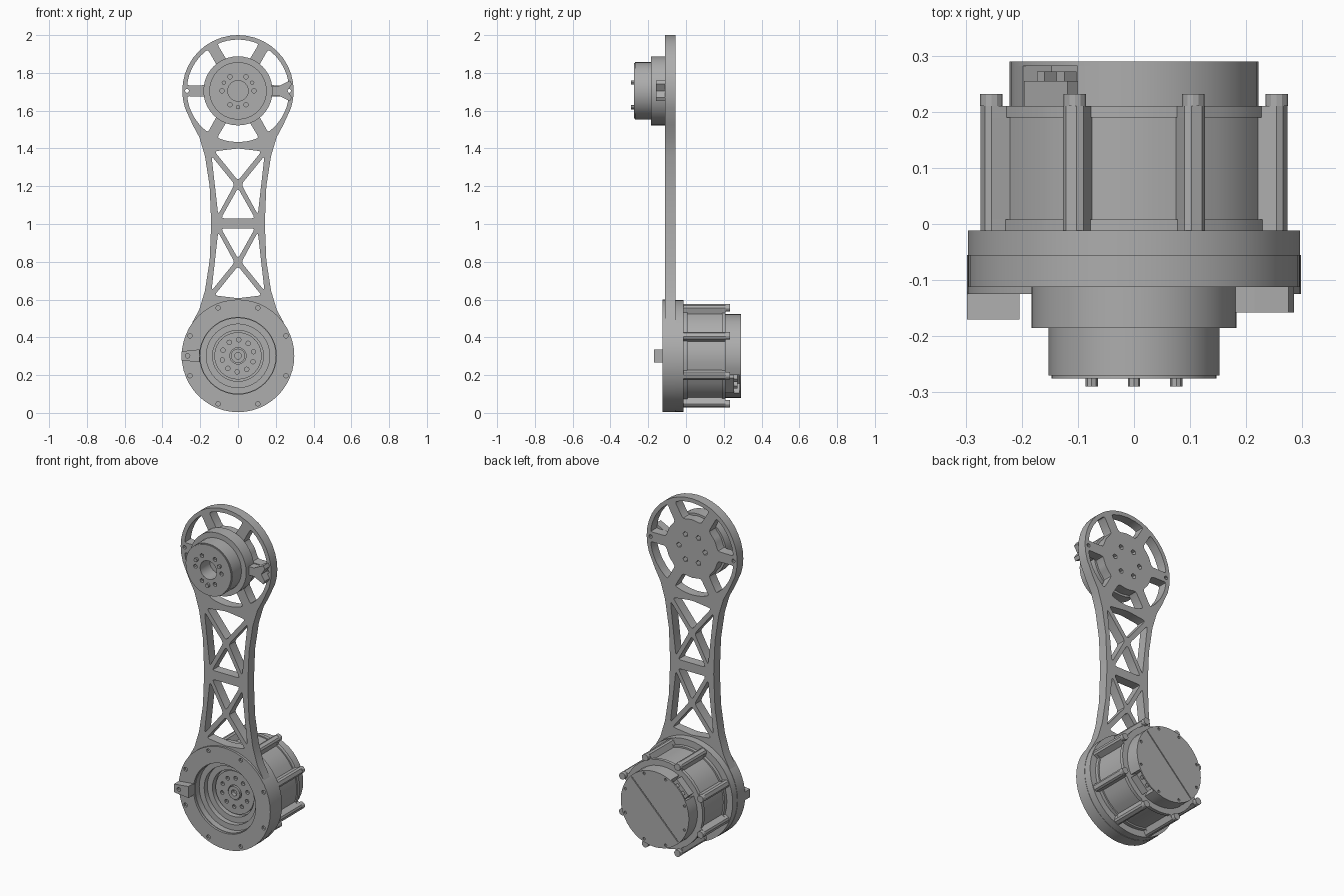
import bpy, bmesh
from math import sin, cos, pi, radians, hypot

cube = bpy.data.objects.get("Cube")
if cube:
    bpy.data.objects.remove(cube)

# One flat metal grey
grey = bpy.data.materials.new("machined grey")
grey.use_nodes = True
grey.diffuse_color = (0.42, 0.42, 0.42, 1)
grey.node_tree.nodes["Principled BSDF"].inputs["Base Color"].default_value = (0.42, 0.42, 0.42, 1)

UP, LOW, MID = 1.705, 0.302, 1.0035    # upper joint, lower joint, mirror height
parts = []


def polar(r, deg, cz=0.0, cx=0.0):
    return (cx + r * cos(radians(deg)), cz + r * sin(radians(deg)))


def circle(r, cz, cx=0.0, n=40):
    return [polar(r, 360 * i / n, cz, cx) for i in range(n)]


def holes(r, ring, cz, angles, n=8):
    """Small circles spaced on a ring."""
    return [circle(r, polar(ring, a, cz)[1], polar(ring, a)[0], n) for a in angles]


def turned(pts, deg, cz):
    c, s = cos(radians(deg)), sin(radians(deg))
    return [(x * c - z * s, cz + x * s + z * c) for x, z in pts]


def rounded(pts, d=0.016):
    """Soften every corner of a polygon."""
    out = []
    for i, (x, z) in enumerate(pts):
        ends = []
        for px, pz in (pts[i - 1], pts[(i + 1) % len(pts)]):
            f = min(0.4, d / hypot(px - x, pz - z))
            ends.append((x + (px - x) * f, z + (pz - z) * f))
        (ax, az), (bx, bz) = ends
        out += [ends[0], ((ax + bx + 2 * x) / 4, (az + bz + 2 * z) / 4), ends[1]]
    return out


def plate(name, y0, y1, *loops):
    """Extrude an outline with holes, drawn in x and z, from y0 to y1."""
    cu = bpy.data.curves.new(name, 'CURVE')
    cu.dimensions, cu.fill_mode, cu.extrude = '2D', 'BOTH', (y1 - y0) / 2
    for pts in loops:
        sp = cu.splines.new('POLY')
        sp.points.add(len(pts) - 1)
        for p, (x, z) in zip(sp.points, pts):
            p.co = (x, z, 0, 1)
        sp.use_cyclic_u = True
    tmp = bpy.data.objects.new(name + "_outline", cu)
    bpy.context.collection.objects.link(tmp)
    dg = bpy.context.evaluated_depsgraph_get()
    me = bpy.data.meshes.new_from_object(tmp.evaluated_get(dg))
    bpy.data.objects.remove(tmp)
    bpy.data.curves.remove(cu)
    bm = bmesh.new()
    bm.from_mesh(me)
    bmesh.ops.remove_doubles(bm, verts=bm.verts, dist=0.0001)
    for v in bm.verts:
        x, z, h = v.co
        v.co = (x, (y0 + y1) / 2 - h, z)
    bmesh.ops.recalc_face_normals(bm, faces=bm.faces)
    bm.to_mesh(me)
    bm.free()
    me.name = name
    me.materials.clear()
    me.materials.append(grey)
    ob = bpy.data.objects.new(name, me)
    bpy.context.collection.objects.link(ob)
    parts.append(ob)


def flip_x(pts):
    return [(-x, z) for x, z in pts]


def flip_z(pts):
    return [(x, 2 * MID - z) for x, z in pts]


# Link arm: round ends, narrow waist, truss cut-outs and a spoked upper wheel
side = [polar(0.295, a, UP) for a in range(90, -25, -9)]
side += [(0.24, 1.525), (0.205, 1.46), (0.175, 1.36), (0.15, 1.2)]
right = side + [(0.142, MID)] + flip_z(side)[::-1]
outline = right + flip_x(right)[-2:0:-1]
truss = [
    [(-0.125, 1.385), (0, 1.4), (0.125, 1.385), (0, 1.23)],
    [(-0.09, 1.03), (0.09, 1.03), (0, 1.19)],
    [(0.14, 1.36), (0.105, 1.05), (0.018, 1.21)],
]
truss.append(flip_x(truss[2]))
truss = [rounded(t) for t in truss]
truss += [flip_z(t) for t in truss]
windows = []
for a in range(30, 360, 60):
    arc = [polar(0.272, a + d, UP) for d in (24, 12, 0, -12, -24)]
    arc += [polar(0.172, a + d, UP) for d in (-20, 0, 20)]
    windows.append(rounded(arc, 0.014))
plate("link_arm", -0.112, -0.055, outline, circle(0.2, LOW), *truss, *windows,
      *holes(0.016, 0.085, UP, range(0, 360, 60), 5),
      *holes(0.011, 0.27, UP, (0, 180)))

# Upper output hub with bolt circle and dowel pins
plate("hub_base", -0.185, -0.112, circle(0.183, UP))
hub_holes = holes(0.012, 0.085, UP, range(0, 360, 60))
plate("hub_drum", -0.27, -0.185, circle(0.152, UP), circle(0.054, UP), *hub_holes)
plate("hub_face", -0.275, -0.27, circle(0.147, UP), circle(0.054, UP), *hub_holes)
for i, pin in enumerate(holes(0.011, 0.087, UP, (30, 150, 270))):
    plate(f"hub_pin_{i + 1}", -0.29, -0.27, pin)

# Stop blocks on the two joints
fork = [(0.165, -0.025), (0.215, -0.025), (0.275, -0.055), (0.285, -0.035), (0.262, 0)]
fork += [(x, -z) for x, z in fork[-2::-1]]
plate("upper_stop", -0.158, -0.11, turned(fork, 0, UP))
wedge = [(-0.298, -0.024), (-0.298, 0.024), (-0.204, 0.034), (-0.204, -0.034)]
plate("lower_stop", -0.17, -0.12, turned(wedge, 0, LOW), circle(0.012, LOW, -0.267, 8))

# Lower flange in two layers, bored through
lugs = [22.5 + 45 * i for i in range(8)]
flange_holes = holes(0.012, 0.275, LOW, lugs)
plate("flange_front", -0.125, -0.055, circle(0.298, LOW, n=48), circle(0.203, LOW), *flange_holes)
plate("flange_rear", -0.055, -0.012, circle(0.296, LOW, n=48), circle(0.203, LOW))

# Stepped bore and output shaft seen inside the flange
plate("bore_step_outer", -0.075, -0.012, circle(0.204, LOW), circle(0.168, LOW))
plate("bore_step_inner", -0.045, -0.012, circle(0.17, LOW), circle(0.135, LOW))
plate("output_disc", -0.03, -0.01, circle(0.125, LOW), circle(0.043, LOW),
      *holes(0.012, 0.085, LOW, range(15, 360, 36)))
plate("shaft_ring", -0.037, -0.01, circle(0.038, LOW, n=20), circle(0.018, LOW, n=12))


# Motor housing with eight bolt lugs
def housing(r):
    pts = []
    for a in lugs:
        pts += [polar(r, a - 5, LOW), polar(0.284, a - 4, LOW), polar(0.292, a - 2, LOW),
                polar(0.292, a + 2, LOW), polar(0.284, a + 4, LOW), polar(r, a + 5, LOW)]
        pts += [polar(r, a + d, LOW) for d in (14, 22.5, 31)]
    return pts


plate("housing_front_rim", -0.012, 0.008, housing(0.258))
plate("housing_body", 0.008, 0.19, housing(0.249))
plate("housing_rear_rim", 0.19, 0.21, housing(0.256))
for i, screw in enumerate(holes(0.02, 0.275, LOW, lugs, 12)):
    plate(f"lug_screw_{i + 1}", 0.21, 0.232, screw)

# Rear cap with two connector notches and a slotted cover
cap = []
for a in range(0, 360, 9):
    off = min(abs(a - 135), abs(a - 315))
    if off > 18:
        cap.append(polar(0.222, a, LOW))
    elif off == 18:
        pair = [polar(0.222, a, LOW), polar(0.165, a, LOW)]
        cap += pair if a in (117, 297) else pair[::-1]
plate("rear_cap", 0.21, 0.282, cap)
slot = [(-0.215, -0.003), (0.215, -0.003), (0.215, 0.003), (-0.215, 0.003)]
plate("cap_cover", 0.282, 0.29, circle(0.222, LOW), turned(slot, 45, LOW),
      *holes(0.008, 0.205, LOW, (20, 70, 110, 160, 200, 250, 290, 340)))
socket = [(0.15, -0.055), (0.222, -0.055), (0.222, 0.055), (0.15, 0.055)]
for i, a in enumerate((135, 315)):
    plate(f"connector_{i + 1}", 0.21, 0.255, turned(socket, a, LOW))
    for j, off in enumerate((-0.025, 0.025)):
        pin = [(0.18, off - 0.01), (0.21, off - 0.01), (0.21, off + 0.01), (0.18, off + 0.01)]
        plate(f"connector_{i + 1}_pin_{j + 1}", 0.255, 0.272, turned(pin, a, LOW))

# Smooth the round walls, keep machined edges crisp
bpy.ops.object.select_all(action='DESELECT')
for ob in parts:
    ob.select_set(True)
bpy.context.view_layer.objects.active = parts[0]
bpy.ops.object.shade_smooth_by_angle(angle=radians(25))
